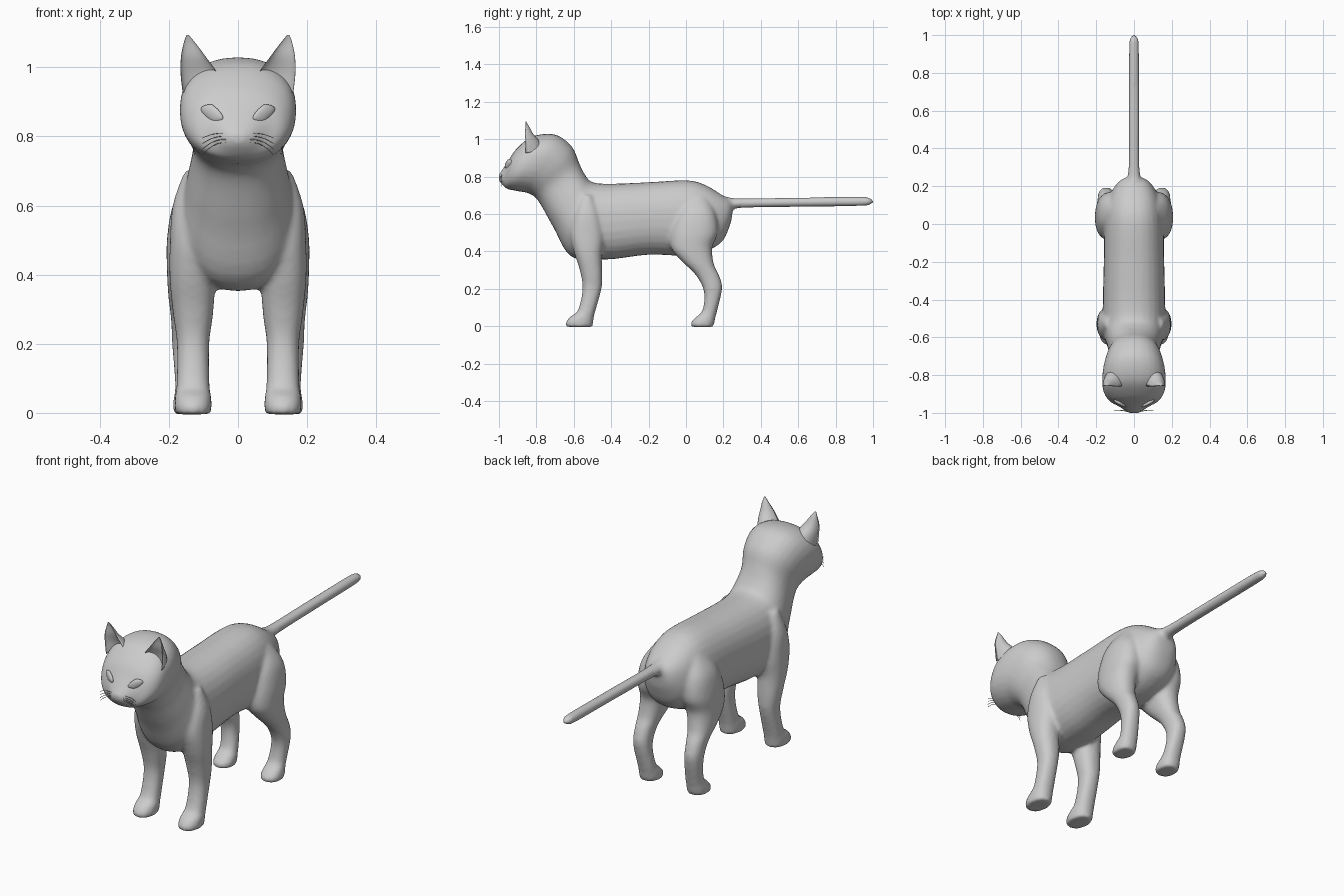
import bpy, bmesh, math
from mathutils import Vector

if "Cube" in bpy.data.objects:
    bpy.data.objects.remove(bpy.data.objects["Cube"])

fur = bpy.data.materials.new("light grey fur")
fur.use_nodes = True
COLOR = (0.6, 0.6, 0.6, 1)
fur.diffuse_color = COLOR
fur.node_tree.nodes["Principled BSDF"].inputs["Base Color"].default_value = COLOR


def catmull(p, i, t):
    a, b, c, d = (p[min(max(i + k, 0), len(p) - 1)] for k in (-1, 0, 1, 2))
    return [0.5 * (2 * q + (r - o) * t + (2 * o - 5 * q + 4 * r - s) * t * t
                   + (3 * q - o - 3 * r + s) * t ** 3) for o, q, r, s in zip(a, b, c, d)]


def loft(bm, rings, side=1, segs=28, steps=5, dent=1, power=0.88):
    """Ring: first y, z, opposite y, z, centre x, half width."""
    rows = [catmull(rings, i, s / steps) for i in range(len(rings) - 1) for s in range(steps)]
    rows.append(rings[-1])
    loops, new = [], []
    for y1, z1, y2, z2, x, w in rows:
        mid = Vector((x * side, (y1 + y2) / 2, (z1 + z2) / 2))
        axis = Vector((0, (y1 - y2) / 2, (z1 - z2) / 2))
        loop = []
        for k in range(segs):
            a = math.tau * k / segs
            c, s = (math.copysign(abs(v) ** power, v) for v in (math.cos(a), math.sin(a)))
            loop.append(bm.verts.new(mid + axis * (c * dent if c > 0 else c) + Vector((w * s, 0, 0))))
        loops.append(loop)
    for lo, hi in zip(loops, loops[1:]):
        for k in range(segs):
            n = (k + 1) % segs
            new.append(bm.faces.new((lo[k], lo[n], hi[n], hi[k])))
    new += [bm.faces.new(loops[0]), bm.faces.new(loops[-1])]
    bmesh.ops.recalc_face_normals(bm, faces=new)


def finish(bm, name):
    mesh = bpy.data.meshes.new(name)
    bm.to_mesh(mesh)
    bm.free()
    mesh.materials.append(fur)
    mesh.shade_smooth()
    ob = bpy.data.objects.new(name, mesh)
    bpy.context.collection.objects.link(ob)
    return ob


# Torso, neck and head in one sweep from rump to nose
TRUNK = [(.25, .67, .25, .62, 0, .035), (.2, .697, .235, .54, 0, .085),
         (.1, .757, .18, .44, 0, .13), (0, .78, .03, .38, 0, .155),
         (-.2, .77, -.2, .382, 0, .16), (-.4, .762, -.42, .357, 0, .165),
         (-.5, .77, -.61, .37, 0, .165), (-.54, .81, -.71, .53, 0, .145),
         (-.57, .87, -.79, .67, 0, .13), (-.61, .96, -.84, .71, 0, .15),
         (-.70, 1.025, -.89, .72, 0, .167), (-.82, 1.015, -.925, .727, 0, .165),
         (-.905, .95, -.955, .733, 0, .135), (-.95, .885, -.972, .745, 0, .085),
         (-.99, .825, -.99, .765, 0, .045), (-1.003, .808, -1.0, .78, 0, .022)]
TAIL = [(.16, .71, .16, .59, 0, .06), (.22, .692, .22, .615, 0, .042),
        (.3, .684, .3, .632, 0, .03), (.6, .688, .6, .638, 0, .029),
        (.93, .692, .93, .642, 0, .027), (.985, .684, .985, .65, 0, .02),
        (1.002, .673, 1.002, .661, 0, .008)]
FRONT_LEG = [(-.64, -.004, -.5, -.004, .13, .05), (-.642, .02, -.497, .02, .13, .054),
             (-.62, .05, -.492, .05, .13, .052), (-.578, .085, -.485, .08, .13, .048),
             (-.553, .2, -.452, .2, .13, .047), (-.568, .3, -.447, .27, .13, .058),
             (-.6, .4, -.45, .38, .132, .066), (-.62, .5, -.44, .48, .132, .065),
             (-.6, .6, -.46, .6, .125, .064), (-.56, .7, -.5, .7, .115, .04)]
HIND_LEG = [(.03, -.004, .145, -.004, .137, .048), (.027, .02, .152, .02, .137, .052),
            (.055, .05, .158, .05, .137, .048), (.088, .085, .166, .08, .138, .044),
            (.097, .18, .193, .2, .147, .043), (.055, .27, .178, .27, .147, .047),
            (-.025, .35, .15, .33, .142, .06), (-.08, .42, .14, .42, .132, .074),
            (-.08, .52, .17, .5, .122, .083), (-.04, .62, .16, .6, .11, .075),
            (.02, .7, .12, .68, .09, .04)]

bm = bmesh.new()
loft(bm, TRUNK)
loft(bm, TAIL, power=1)
for side in (-1, 1):
    loft(bm, FRONT_LEG, side)
    loft(bm, HIND_LEG, side)
body = finish(bm, "body")

# Fuse the volumes into one skin and soften the joins
remesh = body.modifiers.new("fuse", "REMESH")
remesh.mode = "VOXEL"
remesh.voxel_size = 0.01
remesh.use_smooth_shade = True
soften = body.modifiers.new("soften", "SMOOTH")
soften.factor = 0.5
soften.iterations = 6
bpy.context.view_layer.update()
depsgraph = bpy.context.evaluated_depsgraph_get()


def face_point(x, z):
    """Point on the face seen straight from the front."""
    hit, point, *_ = body.ray_cast(Vector((x, -2, z)), Vector((0, 1, 0)), depsgraph=depsgraph)
    return point if hit else Vector((x, -.95, z))


EAR = [(-.955, .91, -.76, .94, .11, .05), (-.93, .97, -.785, .99, .113, .053),
       (-.905, 1.03, -.818, 1.03, .129, .036), (-.875, 1.07, -.84, 1.07, .14, .017),
       (-.862, 1.094, -.854, 1.094, .146, .003)]

for side, word in ((-1, "right"), (1, "left")):
    # Cupped ear
    bm = bmesh.new()
    loft(bm, EAR, side, dent=-.35, power=1)
    finish(bm, word + "_ear")

    # Almond eye, lying along the face and tilted up outward
    bm = bmesh.new()
    bmesh.ops.create_uvsphere(bm, u_segments=24, v_segments=12, radius=1)
    inner, outer = face_point(side * .045, .855), face_point(side * .105, .878)
    centre = face_point(side * .075, .866)
    along = (outer - inner) / 2
    for v in bm.verts:
        p = v.co.copy()
        lid = .026 * (1 - .3 * abs(p.x))
        v.co = centre + along * p.x * 1.08 + Vector((0, p.y * .012, p.z * lid))
    if side < 0:
        bmesh.ops.reverse_faces(bm, faces=bm.faces)
    finish(bm, word + "_eye")

    # Whiskers
    curve = bpy.data.curves.new(word + "_whiskers", "CURVE")
    curve.dimensions = "3D"
    curve.bevel_depth = 0.0012
    curve.bevel_resolution = 1
    for n in range(4):
        root = face_point(side * .035, .809 - n * .009)
        spline = curve.splines.new("POLY")
        spline.points.add(6)
        for k, pt in enumerate(spline.points):
            t = k / 6
            pt.co = (root.x + side * .068 * t, root.y + .018 * t - .012 * t * t,
                     root.z + .006 * t - (.02 + .007 * n) * t * t, 1)
    curve.materials.append(fur)
    whiskers = bpy.data.objects.new(word + "_whiskers", curve)
    bpy.context.collection.objects.link(whiskers)
